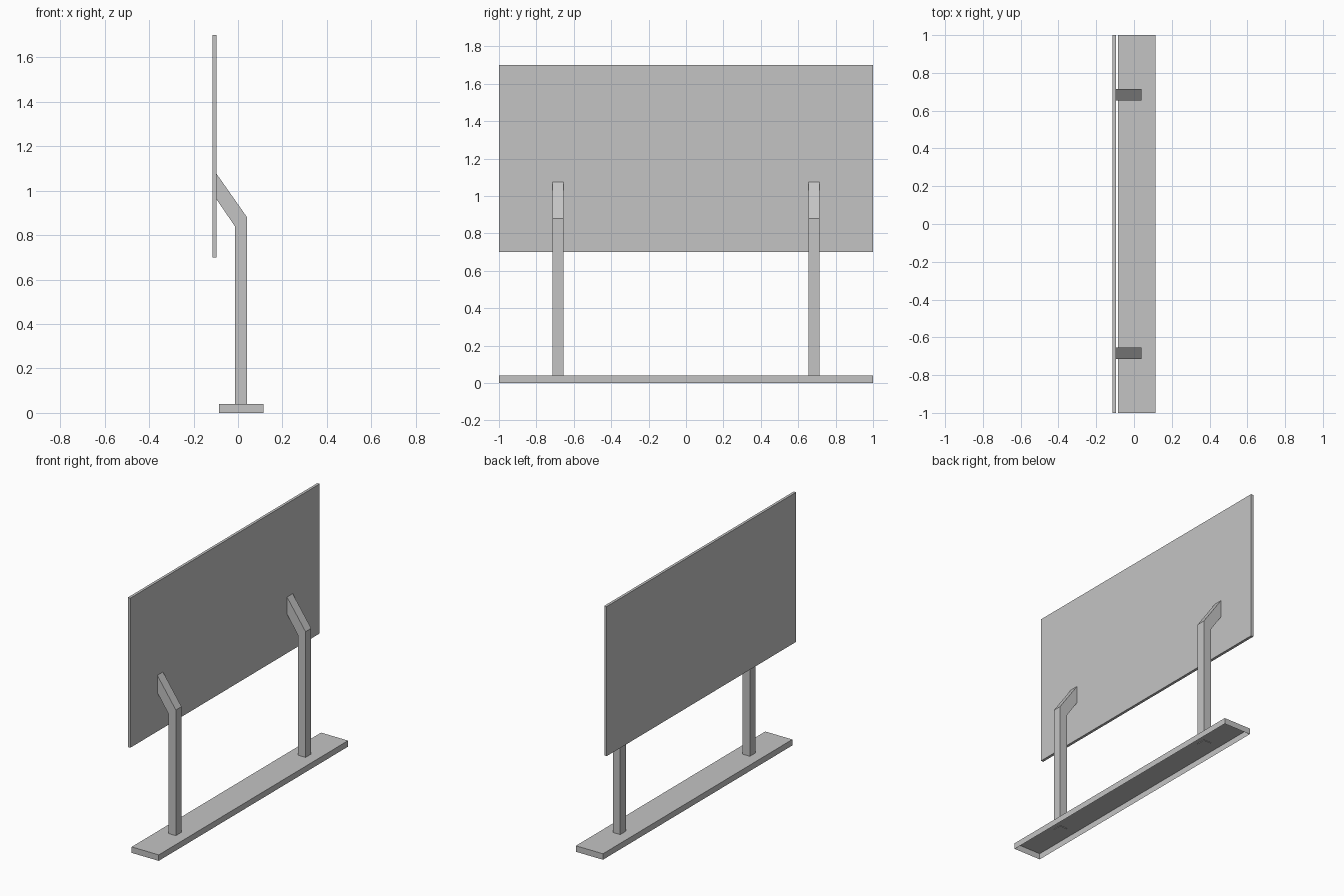
import bpy
import bmesh

cube = bpy.data.objects.get("Cube")
if cube:
    bpy.data.objects.remove(cube, do_unlink=True)

grey = bpy.data.materials.new("plain grey")
grey.use_nodes = True
colour = (0.55, 0.55, 0.55, 1)
grey.diffuse_color = colour
grey.node_tree.nodes["Principled BSDF"].inputs["Base Color"].default_value = colour


def extrude_profile(name, profile, y_min, y_max, open_bottom=False):
    """Sweep an x-z profile along y into a flat-shaded solid."""
    bm = bmesh.new()
    face = bm.faces.new([bm.verts.new((x, y_min, z)) for x, z in profile])
    swept = bmesh.ops.extrude_face_region(bm, geom=[face], use_keep_orig=True)
    moved = [v for v in swept["geom"] if isinstance(v, bmesh.types.BMVert)]
    bmesh.ops.translate(bm, verts=moved, vec=(0, y_max - y_min, 0))
    bmesh.ops.recalc_face_normals(bm, faces=bm.faces)
    if open_bottom:
        under = [f for f in bm.faces if f.normal.z < -0.9]
        bmesh.ops.delete(bm, geom=under, context="FACES")
    mesh = bpy.data.meshes.new(name)
    bm.to_mesh(mesh)
    bm.free()
    mesh.materials.append(grey)
    obj = bpy.data.objects.new(name, mesh)
    bpy.context.collection.objects.link(obj)
    return obj


def rectangle(x0, x1, z0, z1):
    return [(x0, z0), (x1, z0), (x1, z1), (x0, z1)]


# Upright panel and hollow base, open underneath
extrude_profile("panel", rectangle(-0.114, -0.096, 0.70, 1.70), -1, 1)
extrude_profile("base", rectangle(-0.086, 0.114, 0, 0.04), -1, 1, open_bottom=True)

# Two posts, each bending into an arm that meets the panel
post = [(-0.014, 0.036), (0.041, 0.036), (0.041, 0.88),
        (-0.096, 1.075), (-0.096, 0.96), (-0.014, 0.84)]
for name, y in (("front_post", -0.685), ("back_post", 0.685)):
    extrude_profile(name, post, y - 0.03, y + 0.03)
